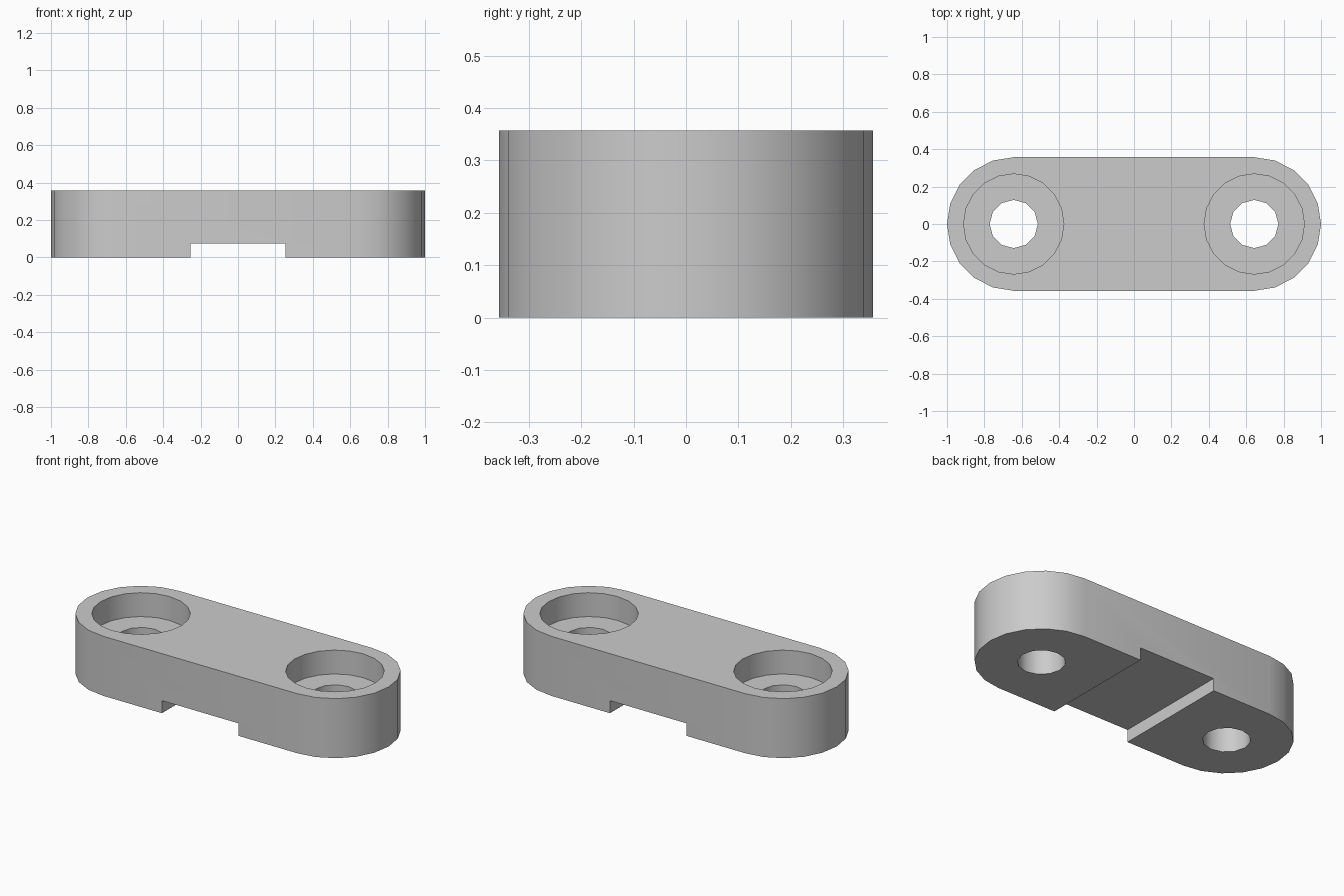
import bpy
import bmesh
from math import cos, sin, pi, radians

if "Cube" in bpy.data.objects:
    bpy.data.objects.remove(bpy.data.objects["Cube"], do_unlink=True)

HEIGHT = 0.357
RADIUS = 0.357
HOLE_X = 1 - RADIUS
BORE_FLOOR = 0.214
SLOT_HALF = 0.254
SLOT_TOP = 0.075


def prism(name, outline, z0, z1):
    """Extrude a flat counter-clockwise outline from z0 to z1."""
    bm = bmesh.new()
    base = bm.faces.new([bm.verts.new((x, y, z0)) for x, y in outline])
    top = bmesh.ops.extrude_face_region(bm, geom=[base])["geom"]
    for v in top:
        if isinstance(v, bmesh.types.BMVert):
            v.co.z = z1
    bmesh.ops.recalc_face_normals(bm, faces=bm.faces)
    mesh = bpy.data.meshes.new(name)
    bm.to_mesh(mesh)
    bm.free()
    obj = bpy.data.objects.new(name, mesh)
    bpy.context.collection.objects.link(obj)
    return obj


def arc(cx, r, start, steps, count):
    """Points on a circle around (cx, 0), with steps per full turn."""
    return [(cx + r * cos(start + 2 * pi * i / steps),
             r * sin(start + 2 * pi * i / steps)) for i in range(count)]


# Rounded bar
bar = prism("link_bar",
            arc(HOLE_X, RADIUS, -pi / 2, 20, 11) + arc(-HOLE_X, RADIUS, pi / 2, 20, 11),
            0, HEIGHT)

# Cutters: bottom slot, and a counterbored hole at each end
s = SLOT_HALF
cutters = [prism("slot_cutter", [(-s, -1), (s, -1), (s, 1), (-s, 1)], -1, SLOT_TOP)]
for side, label in ((1, "left"), (-1, "right")):
    x = side * HOLE_X
    cutters.append(prism(label + "_bore_cutter", arc(x, 0.268, 0, 20, 20), BORE_FLOOR, 1))
    cutters.append(prism(label + "_hole_cutter", arc(x, 0.129, 0, 12, 12), -1, 0.3))

for cutter in cutters:
    cutter.hide_render = True
    mod = bar.modifiers.new(cutter.name, "BOOLEAN")
    mod.operation = "DIFFERENCE"
    mod.solver = "EXACT"
    mod.object = cutter

# Bake the cuts and drop the cutters
bpy.context.view_layer.update()
cut = bpy.data.meshes.new_from_object(bar.evaluated_get(bpy.context.evaluated_depsgraph_get()))
bar.modifiers.clear()
bar.data = cut
for cutter in cutters:
    bpy.data.objects.remove(cutter, do_unlink=True)

# Plain grey finish
grey = bpy.data.materials.new("plain_grey")
grey.use_nodes = True
colour = (0.6, 0.6, 0.6, 1)
grey.diffuse_color = colour
grey.node_tree.nodes["Principled BSDF"].inputs["Base Color"].default_value = colour
bar.data.materials.clear()
bar.data.materials.append(grey)

# Smooth round walls, sharp rims
bpy.ops.object.select_all(action="DESELECT")
bar.select_set(True)
bpy.context.view_layer.objects.active = bar
bpy.ops.object.shade_smooth_by_angle(angle=radians(40))
